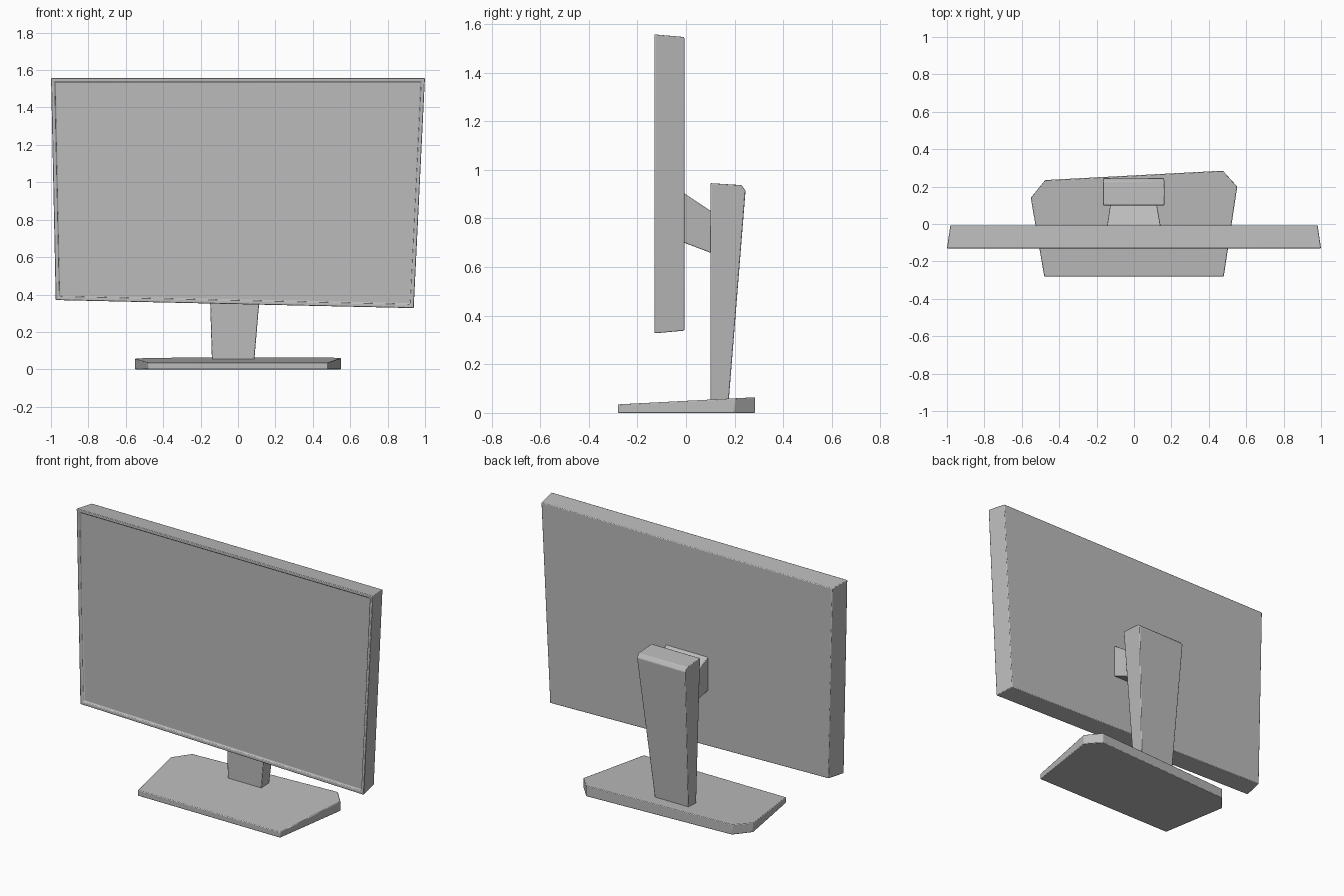
import bpy
import bmesh
import math

cube = bpy.data.objects.get("Cube")
if cube:
    bpy.data.objects.remove(cube, do_unlink=True)

GREY = (0.5, 0.5, 0.5, 1.0)
grey = bpy.data.materials.new("plain grey")
grey.diffuse_color = GREY
grey.use_nodes = True
grey.node_tree.nodes["Principled BSDF"].inputs["Base Color"].default_value = GREY


def loft(name, start, end, bevel=0.004, recess=None):
    """Solid between two matching outlines; recess = (border, depth) sinks the start face."""
    bm = bmesh.new()
    a = [bm.verts.new(p) for p in start]
    b = [bm.verts.new(p) for p in end]
    n = len(a)
    front = bm.faces.new(a)
    bm.faces.new(b[::-1])
    for i in range(n):
        j = (i + 1) % n
        bm.faces.new((a[j], a[i], b[i], b[j]))
    bmesh.ops.recalc_face_normals(bm, faces=bm.faces[:])
    if recess:
        border, depth = recess
        bmesh.ops.inset_individual(bm, faces=[front], thickness=border)
        bmesh.ops.inset_individual(bm, faces=[front], thickness=0.006, depth=-depth)
    mesh = bpy.data.meshes.new(name)
    bm.to_mesh(mesh)
    bm.free()
    mesh.materials.append(grey)
    obj = bpy.data.objects.new(name, mesh)
    bpy.context.collection.objects.link(obj)
    mod = obj.modifiers.new("soft edges", 'BEVEL')
    mod.width = bevel
    mod.segments = 2
    mod.limit_method = 'ANGLE'
    mod.angle_limit = math.radians(30)
    bpy.ops.object.select_all(action='DESELECT')
    obj.select_set(True)
    bpy.context.view_layer.objects.active = obj
    bpy.ops.object.shade_smooth_by_angle(angle=math.radians(30))
    return obj


# Screen housing: skewed front outline tapering slightly to the back
outline = [(-1, 1.557), (-0.975, 0.37), (0.94, 0.327), (1, 1.557)]
cx, cz = 0, 0.95
loft("screen",
     [(x, -0.13, z) for x, z in outline],
     [(cx + (x - cx) * 0.982, -0.007, cz + (z - cz) * 0.982) for x, z in outline],
     recess=(0.026, 0.01))

# Foot: flat underneath, top sloping up to the back, clipped rear corners
foot = [(-0.48, -0.28), (0.48, -0.28), (0.552, 0.2), (0.475, 0.285),
        (-0.475, 0.235), (-0.552, 0.14)]
loft("foot",
     [(x, y, 0) for x, y in foot],
     [(x, y, 0.035 + (y + 0.28) * 0.052) for x, y in foot])

# Column: side profile widening upward, spread sideways by height
side = [(0.1, 0.04), (0.175, 0.04), (0.245, 0.915), (0.228, 0.937), (0.1, 0.945)]
loft("column",
     [(-0.138 - 0.03 * z, y, z) for y, z in side],
     [(0.083 + 0.085 * z, y, z) for y, z in side])

# Mount: tapered block joining the screen to the column
loft("mount",
     [(x, -0.015, z) for x, z in ((-0.145, 0.908), (-0.145, 0.703), (0.143, 0.703), (0.143, 0.908))],
     [(x, 0.11, z) for x, z in ((-0.126, 0.825), (-0.126, 0.655), (0.121, 0.655), (0.121, 0.825))],
     bevel=0.003)
